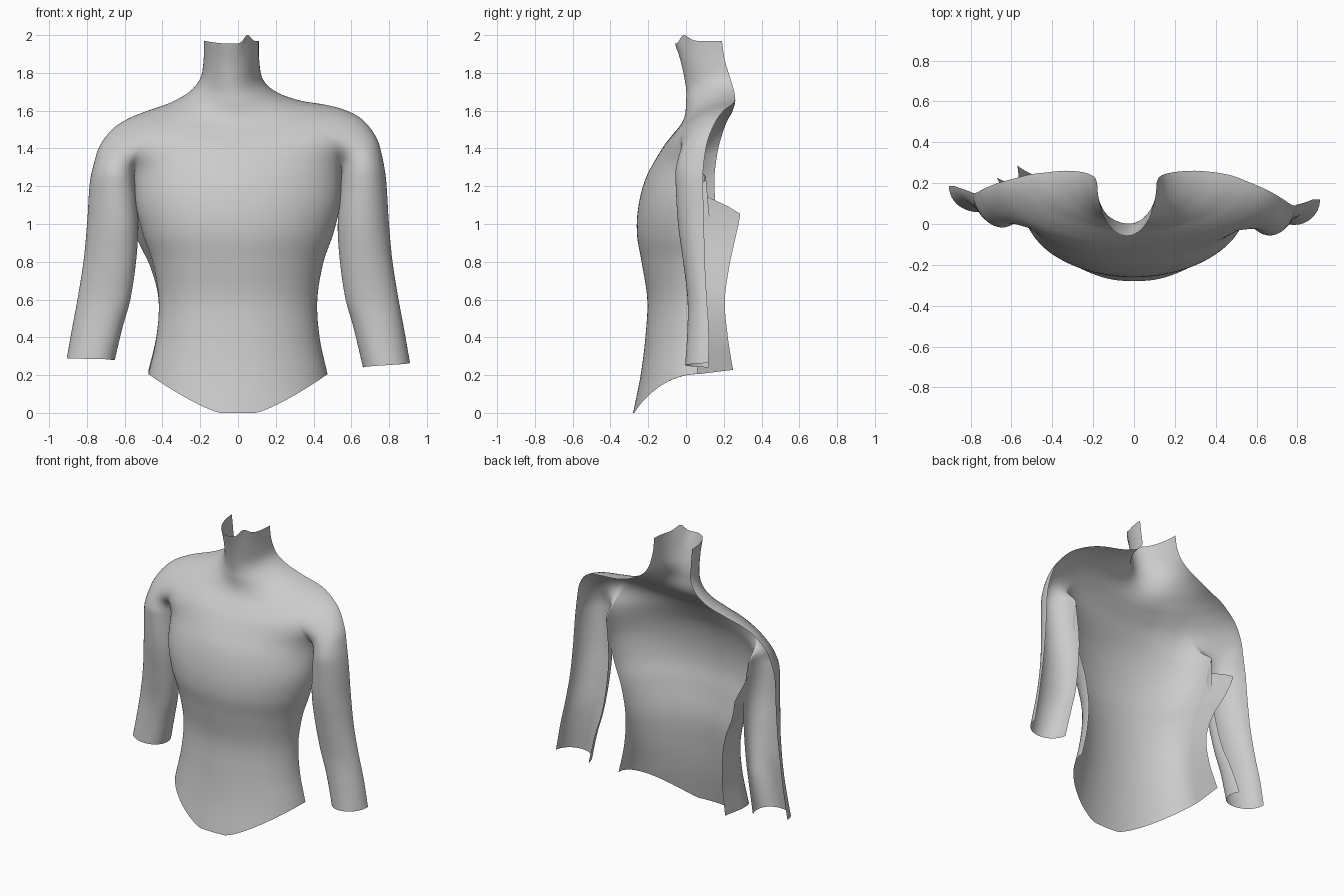
import bpy, bmesh
from math import sin, cos, radians, exp, sqrt
from mathutils import Vector

if "Cube" in bpy.data.objects:
    bpy.data.objects.remove(bpy.data.objects["Cube"])

# Level tables, first value is the key
# neck and shoulders: step, centre z, centre y, half width, edge y, edge z
UPPER = [(0, 1.955, -.058, .145, .19, 1.97), (1, 1.85, -.025, .147, .205, 1.87),
         (2, 1.72, 0, .165, .235, 1.77), (3, 1.64, 0, .23, .255, 1.70),
         (4, 1.58, -.005, .34, .26, 1.655), (5, 1.53, -.025, .48, .24, 1.63),
         (6, 1.48, -.065, .58, .20, 1.60), (7, 1.43, -.105, .665, .16, 1.545),
         (8, 1.37, -.145, .735, .12, 1.44), (9, 1.31, -.18, .768, .10, 1.34),
         (10, 1.25, -.21, .782, .09, 1.25), (11, 1.19, -.232, .786, .09, 1.17)]
# torso: z, front y, half width, side y, rear flap y
TORSO = [(0, -.28, .52, .06, .27), (.2, -.24, .475, .06, .245), (.4, -.215, .432, .06, .22),
         (.6, -.205, .42, .06, .205), (.8, -.235, .453, .06, .225), (.95, -.26, .505, .06, .245),
         (1.1, -.251, .54, .065, .265), (1.25, -.21, .548, .09, .27), (1.4, -.126, .55, .1, .27)]
# sleeve: z, inner x, outer x, front y, back y
ARM = [(.24, .662, .915, -.005, .12), (.45, .612, .878, .008, .12), (.6, .57, .85, .008, .11),
       (.8, .54, .818, -.015, .10), (1.0, .528, .799, -.042, .095), (1.25, .548, .782, -.056, .09),
       (1.4, .56, .755, -.056, .1)]
NB, NA = 26, 26


def interp(table, k):
    """Smooth interpolation through the levels of a table."""
    k = min(max(k, table[0][0]), table[-1][0])
    i = max(j for j in range(len(table) - 1) if table[j][0] <= k)
    a, b = table[i], table[i + 1]
    p, q = table[max(i - 1, 0)], table[min(i + 2, len(table) - 1)]
    h = b[0] - a[0]
    t = (k - a[0]) / h
    out = []
    for c in range(1, len(a)):
        m0 = (b[c] - p[c]) / (b[0] - p[0]) * h
        m1 = (q[c] - a[c]) / (q[0] - a[0]) * h
        out.append((2*t**3 - 3*t*t + 1)*a[c] + (t**3 - 2*t*t + t)*m0
                   + (3*t*t - 2*t**3)*b[c] + (t**3 - t*t)*m1)
    return out


def smooth(a, b, v):
    t = min(max((v - a) / (b - a), 0), 1)
    return t * t * (3 - 2 * t)


def torso_pt(deg, z):
    yf, w, ys, _ = interp(TORSO, z)
    return Vector((w * sin(radians(deg)), ys - (ys - yf) * cos(radians(deg)), z))


def arm_pt(deg, z):
    xi, xo, yf, yb = interp(ARM, z)
    return Vector(((xi + xo) / 2 + (xo - xi) / 2 * sin(radians(deg)),
                   yb - (yb - yf) * cos(radians(deg)), z))


def upper_row(k):
    """Half ring of the neck or shoulders, folding into the armpit at the bottom."""
    zc, yc, w, ye, ze = interp(UPPER, k)
    fold = smooth(1.47, 1.25, zc) ** 1.5
    row = []
    for j in range(NB + NA + 1):
        deg = 44.5 * j / NB if j <= NB else 44.5 + 45.5 * (j - NB) / NA
        s, c = sin(radians(deg)), cos(radians(deg))
        p = Vector((w * s, ye - (ye - yc) * c, zc + (ze - zc) * s * s))
        q = torso_pt(90 * j / NB, p.z) if j <= NB else arm_pt(-90 + 180 * (j - NB) / NA, p.z)
        row.append(p.lerp(Vector((q.x, q.y, p.z)), fold))
    return row


def torso_row(t, side):
    row = []
    for j in range(NB + 1):
        deg = 90 * j / NB
        hem = 1.15 * max(0, .26 * (sqrt(sin(radians(deg)) ** 2 + .09) - .3) - .015)
        row.append(torso_pt(deg, 1.25 + (hem - 1.25) * t))
    if side < 0:  # rear flap on one side only
        z = row[-1].z
        ys, yr = interp(TORSO, z)[2:]
        on = smooth(1.15, 1.12, z)
        for j in range(1, 7):
            f = j / 6 * on
            row.append(row[NB] + Vector((.03 * f * smooth(.6, 1.1, z), (yr - ys) * f,
                                         f * (.04 - .085 * z))))
    return row


def arm_row(t, side):
    row = []
    for j in range(NA + 1):
        start = -90 - (32 * t if side < 0 else 0)
        u = j / NA
        end = (.24 + .025 * u) if side > 0 else (.28 + .01 * u)
        z = 1.25 + (end - 1.25) * t
        row.append(arm_pt(start + (90 - start) * u, z))
    return row


def place(p, side):
    """Put a half-model point on its side, with the slight asymmetry of the pose."""
    x, y, z = p
    if side < 0:
        y += .065 * smooth(.4, .85, x)
        z -= .045 * smooth(.2, .6, x) * smooth(1.15, 1.42, p.z)
    x = side * x - .035 * smooth(1.55, 1.76, p.z)
    # uneven top edge of the collar
    z += .04 * exp(-((x - .05) / .025) ** 2) * smooth(1.86, 1.955, p.z)
    return Vector((x, y, z))


def add_grid(bm, rows, side):
    grid = [[bm.verts.new(place(p, side)) for p in r] for r in rows]
    for a, b in zip(grid, grid[1:]):
        for j in range(len(a) - 1):
            f = (a[j], b[j], b[j + 1], a[j + 1])
            bm.faces.new(f if side > 0 else f[::-1])


bm = bmesh.new()
for side in (1, -1):
    add_grid(bm, [upper_row(i / 5) for i in range(51)], side)        # neck, shoulders, chest
    add_grid(bm, [torso_row(i / 44, side) for i in range(45)], side)  # torso front
    add_grid(bm, [arm_row(i / 36, side) for i in range(37)], side)    # open-backed sleeve
bmesh.ops.remove_doubles(bm, verts=bm.verts, dist=.0004)
bmesh.ops.dissolve_degenerate(bm, dist=.0001, edges=bm.edges)

mesh = bpy.data.meshes.new("torso_shell")
bm.to_mesh(mesh)
bm.free()
mesh.polygons.foreach_set("use_smooth", [True] * len(mesh.polygons))
shell = bpy.data.objects.new("torso_shell", mesh)
bpy.context.collection.objects.link(shell)
